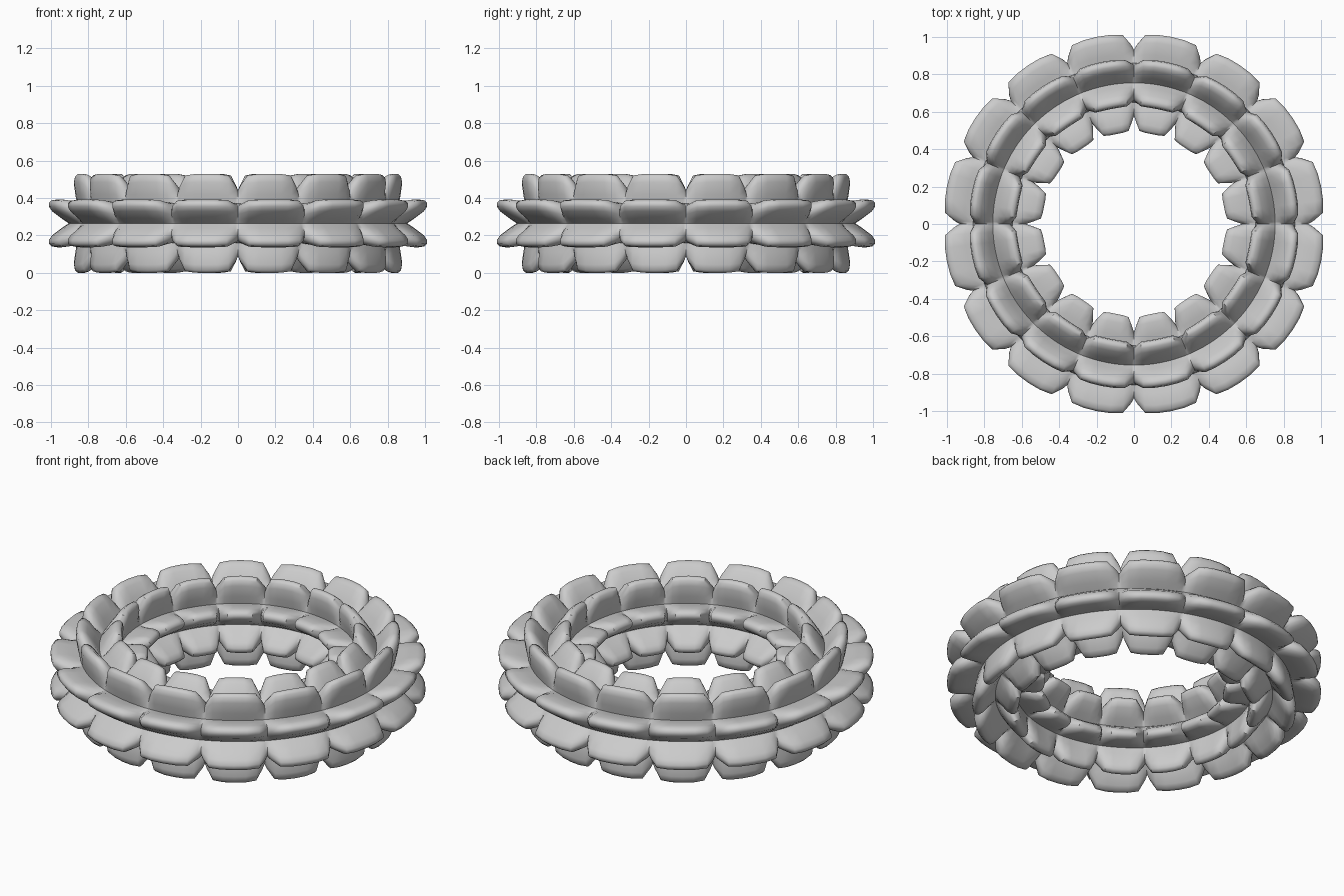
import bpy, bmesh, math

if "Cube" in bpy.data.objects:
    bpy.data.objects.remove(bpy.data.objects["Cube"])

RING, TUBE = 16, 8            # lobes around the ring / around the tube
R, GROOVE, HEIGHT = 0.755, 0.15, 0.137
# (fraction across one lobe, relative height)
ALONG = [(0, .28), (.04, .5), (.15, .93), (.32, .99), (.5, 1), (.68, .99), (.85, .93), (.96, .5)]
ACROSS = [(0, 0), (.17, .32), (.33, .77), (.42, .95), (.5, 1), (.58, .95), (.67, .77), (.83, .32)]


def steps(count, profile):
    """Repeat a lobe profile around a full turn as (angle, height)."""
    return [((i + f) / count * math.tau, h) for i in range(count) for f, h in profile]


# Lobed ring: torus grid whose tube radius swells into pillow lobes
bm = bmesh.new()
grid = []
for a, f in steps(RING, ALONG):
    row = []
    for b, g in steps(TUBE, ACROSS):
        rho = GROOVE + HEIGHT * f * g
        r = R + rho * math.cos(b)
        row.append(bm.verts.new((r * math.cos(a), r * math.sin(a), 0.264 + rho * math.sin(b))))
    grid.append(row)
n, m = len(grid), len(grid[0])
for i in range(n):
    for j in range(m):
        k, l = (i + 1) % n, (j + 1) % m
        bm.faces.new((grid[i][j], grid[k][j], grid[k][l], grid[i][l]))
bmesh.ops.recalc_face_normals(bm, faces=bm.faces)

mesh = bpy.data.meshes.new("lobed_ring")
bm.to_mesh(mesh)
bm.free()
ring = bpy.data.objects.new("lobed_ring", mesh)
bpy.context.collection.objects.link(ring)
bpy.context.view_layer.objects.active = ring
ring.select_set(True)
bpy.ops.object.shade_smooth_by_angle(angle=math.radians(50))
